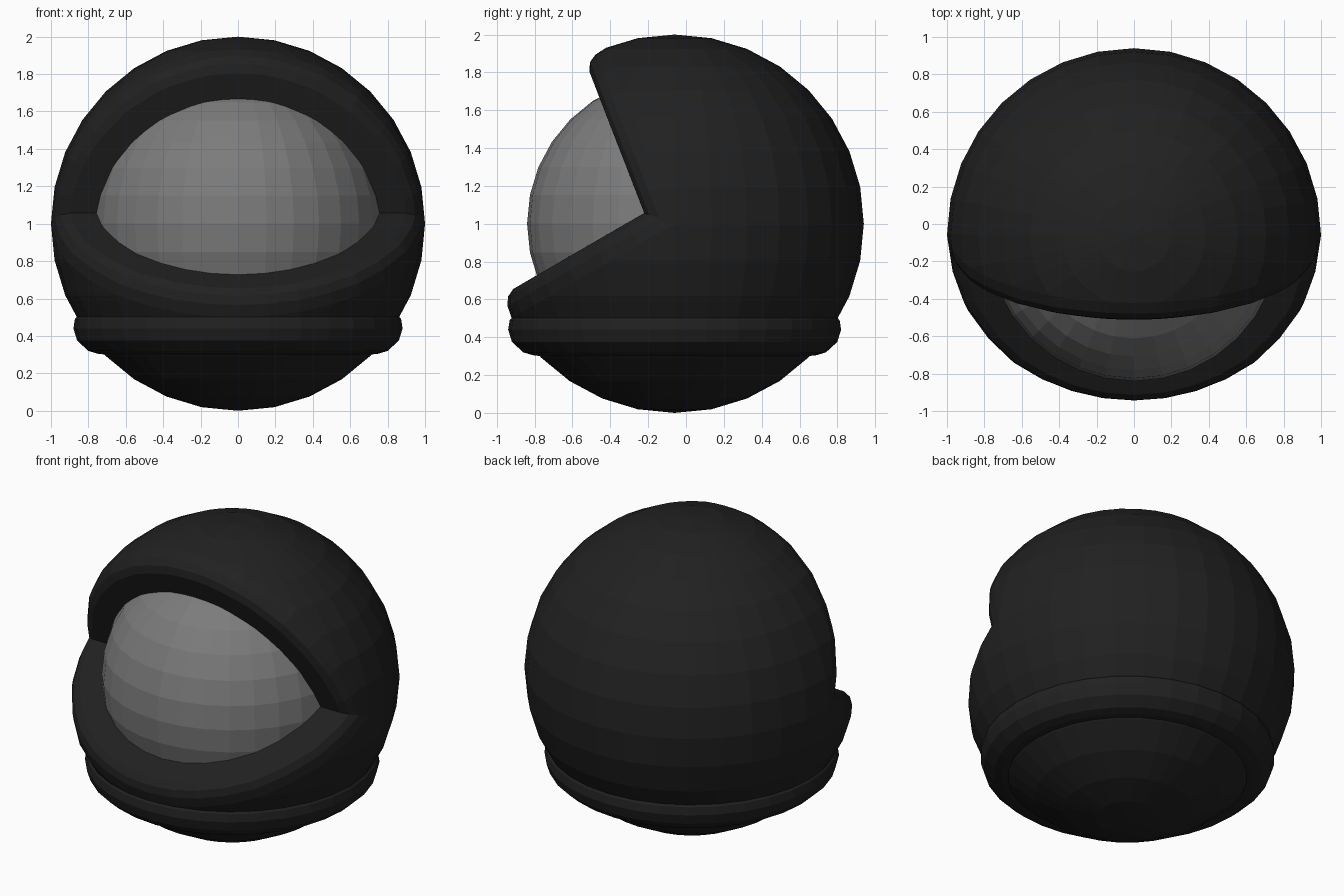
import bpy, bmesh, math
from mathutils import Vector

if "Cube" in bpy.data.objects:
    bpy.data.objects.remove(bpy.data.objects["Cube"])

CENTRE = Vector((0, -0.06, 1.0))


def material(name, value):
    m = bpy.data.materials.new(name)
    m.diffuse_color = (value, value, value, 1)
    m.use_nodes = True
    m.node_tree.nodes["Principled BSDF"].inputs["Base Color"].default_value = m.diffuse_color
    return m


dark = material("dark_shell", 0.015)
grey = material("grey_visor", 0.2)


def finish(bm, name, mat):
    bmesh.ops.recalc_face_normals(bm, faces=bm.faces[:])
    mesh = bpy.data.meshes.new(name)
    bm.to_mesh(mesh)
    bm.free()
    mesh.materials.append(mat)
    obj = bpy.data.objects.new(name, mesh)
    bpy.context.collection.objects.link(obj)
    return obj


def sphere(radius):
    bm = bmesh.new()
    bmesh.ops.create_uvsphere(bm, u_segments=32, v_segments=16, radius=radius)
    bmesh.ops.translate(bm, vec=CENTRE, verts=bm.verts[:])
    return bm


def shell_part(name, normal):
    """Sphere sliced by a plane, its rim rolled inwards to a flat lip."""
    n = Vector(normal).normalized()
    bm = sphere(1.0)
    cut = bmesh.ops.bisect_plane(bm, geom=bm.verts[:] + bm.edges[:] + bm.faces[:],
                                 plane_co=CENTRE, plane_no=n, clear_outer=True)
    loop = [e for e in bm.edges if e.is_boundary]
    radial = 1.0
    for offset, radius in ((0.066, 0.987), (0.108, 0.96), (0.129, 0.915), (0.13, 0.6)):
        out = bmesh.ops.extrude_edge_only(bm, edges=loop)["geom"]
        verts = {g for g in out if isinstance(g, bmesh.types.BMVert)}
        loop = [g for g in out if isinstance(g, bmesh.types.BMEdge)
                and g.verts[0] in verts and g.verts[1] in verts]
        for v in verts:
            d = v.co - CENTRE
            d -= n * d.dot(n)
            v.co = CENTRE + n * offset + d * (radius / radial)
        radial = radius
    bmesh.ops.holes_fill(bm, edges=loop, sides=0)
    return finish(bm, name, dark)


# Upper and lower shells overlap behind the wedge-shaped face opening
shell_part("upper_shell", (0, -0.932, -0.362))
shell_part("lower_shell", (0, -0.501, 0.865))

# Visor globe inside the shell
finish(sphere(0.78), "visor", grey)

# Neck ring, a turned profile around the lower shell
bm = bmesh.new()
profile = [(0.82, 0.505), (0.858, 0.505), (0.872, 0.49), (0.88, 0.44), (0.86, 0.375),
           (0.80, 0.32), (0.75, 0.305), (0.68, 0.297)]
pts = [bm.verts.new((r, CENTRE.y, z)) for r, z in profile]
edges = [bm.edges.new(p) for p in zip(pts, pts[1:])]
bmesh.ops.spin(bm, geom=pts + edges, cent=(0, CENTRE.y, 0), axis=(0, 0, 1),
               angle=math.tau, steps=32, use_merge=True)
bmesh.ops.remove_doubles(bm, verts=bm.verts[:], dist=1e-4)
finish(bm, "neck_ring", dark)
